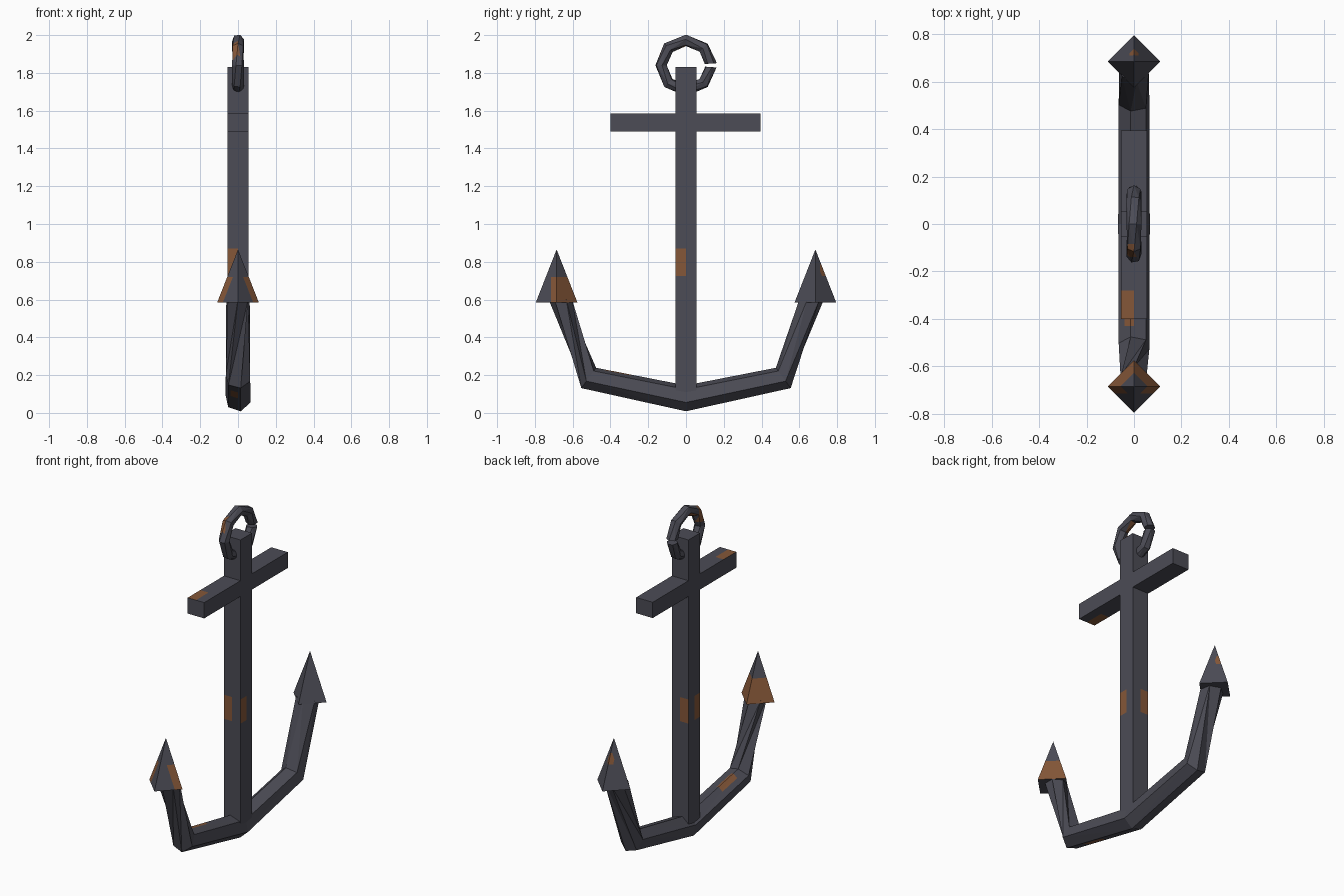
import bpy, bmesh
from math import sin, cos, radians
from mathutils import Vector

if "Cube" in bpy.data.objects:
    bpy.data.objects.remove(bpy.data.objects["Cube"], do_unlink=True)


def material(name, rgb):
    m = bpy.data.materials.new(name)
    m.use_nodes = True
    m.diffuse_color = (*rgb, 1)
    m.node_tree.nodes["Principled BSDF"].inputs["Base Color"].default_value = (*rgb, 1)
    return m


IRON = material("dark iron", (0.072, 0.072, 0.092))
RUST = material("rust", (0.235, 0.095, 0.04))


def finish(name, bm, cuts=(), rusty=None):
    """Cut the mesh along (axis, position) planes, then colour faces by a rule."""
    bmesh.ops.recalc_face_normals(bm, faces=bm.faces)
    for axis, pos in cuts:
        normal = Vector([float(i == axis) for i in range(3)])
        bmesh.ops.bisect_plane(bm, geom=bm.verts[:] + bm.edges[:] + bm.faces[:],
                               plane_co=normal * pos, plane_no=normal)
    bm.normal_update()
    for f in bm.faces:
        if rusty and rusty(f.calc_center_median(), f.normal):
            f.material_index = 1
    mesh = bpy.data.meshes.new(name)
    bm.to_mesh(mesh)
    bm.free()
    mesh.materials.append(IRON)
    mesh.materials.append(RUST)
    obj = bpy.data.objects.new(name, mesh)
    bpy.context.collection.objects.link(obj)
    return obj


def box(lo, hi):
    bm = bmesh.new()
    bmesh.ops.create_cube(bm, size=1)
    for v in bm.verts:
        v.co = Vector([hi[i] if v.co[i] > 0 else lo[i] for i in range(3)])
    return bm


def sweep(sections, sides=6):
    """Skin six-sided sections: (y, z, tilt of the section, radius, roll), in degrees."""
    bm = bmesh.new()
    rings = []
    for y, z, tilt, r, roll in sections:
        up = Vector((0, -sin(radians(tilt)), cos(radians(tilt))))
        ring = []
        for k in range(sides):
            a = radians(roll + 360 / sides * k)
            ring.append(bm.verts.new(Vector((r * cos(a), y, z)) + up * r * sin(a)))
        rings.append(ring)
    for a, b in zip(rings, rings[1:]):
        for k in range(sides):
            n = (k + 1) % sides
            bm.faces.new((a[k], a[n], b[n], b[k]))
    bm.faces.new(rings[0])
    bm.faces.new(rings[-1])
    bmesh.ops.triangulate(bm, faces=bm.faces[:])
    return bm


# Shank: rust on one half of each side
finish("shank", box((-0.055, -0.055, 0.11), (0.055, 0.055, 1.83)),
       [(0, 0), (1, 0), (2, 0.725), (2, 0.87)],
       lambda c, n: 0.725 < c.z < 0.87 and (c.y if abs(n.x) > 0.5 else c.x) < -0.01)

# Stock: rust at one end, above and below
finish("stock", box((-0.055, -0.4, 1.49), (0.055, 0.395, 1.585)),
       [(0, 0), (1, -0.28)],
       lambda c, n: abs(n.z) > 0.5 and c.x < 0 and c.y < -0.28)

# Curved arms, twisted towards the front tip
finish("arms", sweep([(-0.665, 0.6, -90, 0.062, 30),
                      (-0.515, 0.185, -36, 0.068, -78),
                      (0, 0.077, 0, 0.07, -78),
                      (0.515, 0.185, 36, 0.068, -78),
                      (0.665, 0.6, 90, 0.066, -40)]),
       [(0, -0.04), (0, 0), (1, -0.43), (1, -0.29)],
       lambda c, n: -0.04 < c.x < 0 and -0.43 < c.y < -0.29)


# Arrow-shaped flukes
def fluke(name, y, cuts, rusty):
    bm = bmesh.new()
    apex = bm.verts.new((0, y, 0.865))
    base = [bm.verts.new((dx, y + dy, 0.585))
            for dx, dy in ((0.11, 0), (0, 0.11), (-0.11, 0), (0, -0.11))]
    for k in range(4):
        bm.faces.new((base[k], base[(k + 1) % 4], apex))
    bm.faces.new(base)
    finish(name, bm, cuts, rusty)


fluke("front_fluke", -0.685, [(1, -0.715), (2, 0.72)],
      lambda c, n: c.y > -0.715 and c.z < 0.72 and n.z > -0.5)
fluke("back_fluke", 0.685, [(1, 0.71), (0, -0.02), (0, 0.02), (2, 0.725), (2, 0.785)],
      lambda c, n: c.y > 0.71 and abs(c.x) < 0.02 and 0.725 < c.z < 0.785)

# Open eight-sided ring with a small split at the back
ring = []
for i in range(9):
    a = 45 * i + (4 if i == 0 else -4 if i == 8 else 0)
    ring.append((0.132 * cos(radians(a)), 1.84 + 0.132 * sin(radians(a)),
                 a - 90, 0.032, 90 + 20 * i))
finish("ring", sweep(ring), [(0, 0), (1, -0.14), (1, -0.085), (2, 1.87)],
       lambda c, n: c.z > 1.87 and c.x < 0.012 and
       (-0.14 < c.y < -0.085 or -0.06 < c.y < -0.01 and n.z < 0))
